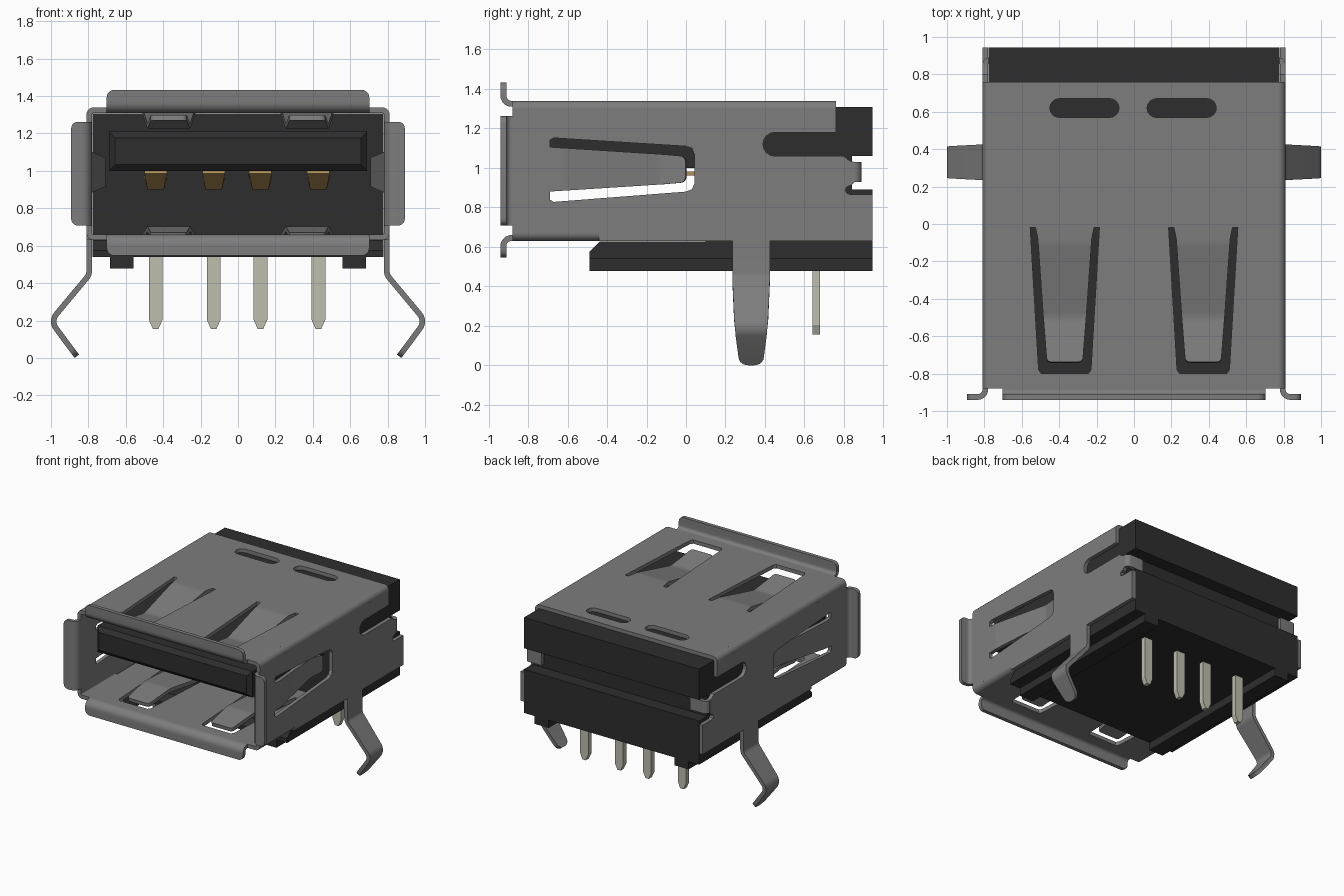
import bpy, bmesh, math
from mathutils import Vector, Matrix

if "Cube" in bpy.data.objects:
    bpy.data.objects.remove(bpy.data.objects["Cube"])


def material(name, rgb, metallic=0.0):
    m = bpy.data.materials.new(name)
    m.use_nodes = True
    m.diffuse_color = (*rgb, 1)
    m.node_tree.nodes["Principled BSDF"].inputs["Base Color"].default_value = (*rgb, 1)
    return m


STEEL = material("shell grey", (0.205, 0.205, 0.205))
BLACK = material("black plastic", (0.027, 0.027, 0.027))
PIN = material("pale pin metal", (0.51, 0.51, 0.42))
GOLD = material("contact gold", (0.42, 0.27, 0.09))
T = 0.03  # sheet thickness


def add(name, mesh, mat, smooth=False):
    mesh.materials.append(mat)
    ob = bpy.data.objects.new(name, mesh)
    bpy.context.scene.collection.objects.link(ob)
    if smooth:
        bpy.ops.object.select_all(action='DESELECT')
        ob.select_set(True)
        bpy.context.view_layer.objects.active = ob
        bpy.ops.object.shade_smooth_by_angle(angle=math.radians(35))
    return ob


def loft(name, rings, mat, smooth=False):
    """Bridge equal rings of points and cap both ends."""
    bm = bmesh.new()
    vs = [[bm.verts.new(p) for p in r] for r in rings]
    n = len(vs[0])
    for a, b in zip(vs, vs[1:]):
        for i in range(n):
            j = (i + 1) % n
            bm.faces.new((a[i], a[j], b[j], b[i]))
    bm.faces.new(vs[0])
    bm.faces.new(vs[-1])
    bmesh.ops.recalc_face_normals(bm, faces=bm.faces[:])
    me = bpy.data.meshes.new(name)
    bm.to_mesh(me)
    bm.free()
    return add(name, me, mat, smooth)


def fillet(pts, r, n=5):
    """Round the inner corners of an open 2D path."""
    pts = [Vector(p) for p in pts]
    out = [pts[0]]
    for a, b, c in zip(pts, pts[1:], pts[2:]):
        u, v = (a - b).normalized(), (c - b).normalized()
        half = u.angle(v) / 2
        d = r / math.tan(half)
        centre = b + (u + v).normalized() * (r / math.sin(half))
        s, e = b + u * d - centre, b + v * d - centre
        for k in range(n + 1):
            out.append(centre + s.lerp(e, k / n).normalized() * r)
    return out + [pts[-1]]


def strip(name, path, wdir, half, mat, tip=0.0, t=T):
    """Bent strip of sheet metal; half(p) is the half width, tip rounds the end."""
    path, wdir = [Vector(p) for p in path], Vector(wdir)
    widths = [half(p) for p in path]
    if tip:
        end, w = path.pop(), widths.pop()
        d = (end - path[-1]).normalized()
        for k in range(6):
            a = k / 5 * math.pi / 2
            path.append(end - d * tip * (1 - math.sin(a)))
            widths.append(w - tip * (1 - math.cos(a)))
    rings = []
    for i, p in enumerate(path):
        t0 = (p - path[max(i - 1, 0)]).normalized()
        t1 = (path[min(i + 1, len(path) - 1)] - p).normalized()
        nrm = (t0 + t1).normalized().cross(wdir) * t / 2
        w = wdir * widths[i]
        rings.append([p + w + nrm, p - w + nrm, p - w - nrm, p + w - nrm])
    return loft(name, rings, mat, True)


def sheet(name, loops, matrix, mat=STEEL):
    """Flat plate from an outline followed by its holes."""
    cu = bpy.data.curves.new(name, 'CURVE')
    cu.dimensions, cu.fill_mode, cu.extrude = '2D', 'BOTH', T / 2
    for loop in loops:
        sp = cu.splines.new('POLY')
        sp.points.add(len(loop) - 1)
        for q, p in zip(sp.points, loop):
            q.co = (p[0], p[1], 0, 1)
        sp.use_cyclic_u = True
    tmp = bpy.data.objects.new(name + "_outline", cu)
    bpy.context.scene.collection.objects.link(tmp)
    dg = bpy.context.evaluated_depsgraph_get()
    me = bpy.data.meshes.new_from_object(tmp.evaluated_get(dg))
    bpy.data.objects.remove(tmp)
    me.materials.clear()
    bm = bmesh.new()
    bm.from_mesh(me)
    bmesh.ops.remove_doubles(bm, verts=bm.verts[:], dist=1e-4)
    bm.transform(matrix)
    bmesh.ops.recalc_face_normals(bm, faces=bm.faces[:])
    for f in bm.faces:
        f.smooth = False
    bm.to_mesh(me)
    bm.free()
    return add(name, me, mat)


def box(name, x0, x1, y0, y1, z0, z1, mat):
    return loft(name, [[(x0, y0, z), (x1, y0, z), (x1, y1, z), (x0, y1, z)] for z in (z0, z1)], mat)


def arc(cx, cy, r, a0, a1, n=8):
    angs = [math.radians(a0 + (a1 - a0) * k / n) for k in range(n + 1)]
    return [(cx + r * math.cos(a), cy + r * math.sin(a)) for a in angs]


def oval(x0, x1, y, r):
    return arc(x1 - r, y, r, -90, 90) + arc(x0 + r, y, r, 90, 270)


def rect(x0, x1, y0, y1):
    return [(x0, y0), (x1, y0), (x1, y1), (x0, y1)]


# Plastic body: side profile pulled across the width
profile = [(-0.49, 0.54), (-0.49, 0.575), (-0.435, 0.628), (0.1, 0.628), (0.1, 1.308), (0.945, 1.308),
           (0.945, 1.06), (0.84, 1.06), (0.84, 0.89), (0.945, 0.89), (0.945, 0.54)]
loft("plastic_body", [[(x, y, z) for y, z in profile] for x in (-0.778, 0.778)], BLACK)

# Tongue with a bevelled front end
loft("tongue", [[(sx * (0.69 - d), y, 1.105 + sz * (0.105 - d)) for sx, sz in ((-1, -1), (1, -1), (1, 1), (-1, 1))]
                for y, d in ((0.12, 0), (-0.80, 0), (-0.83, 0.033))], BLACK)

# Contacts under the tongue and solder pins below the body
for i, x in enumerate((-0.44, -0.13, 0.12, 0.43)):
    path = fillet([(0.12, 0.975), (-0.25, 0.965), (-0.45, 0.905), (-0.60, 0.995)], 0.05)
    strip(f"contact_{i + 1}", [(x, y, z) for y, z in path], (1, 0, 0),
          lambda p: 0.045 + 0.015 * min(1, max(0, (p.z - 0.92) / 0.05)), GOLD, t=0.02)
    loft(f"solder_pin_{i + 1}", [[(x - w, 0.64, z), (x + w, 0.64, z), (x + w, 0.68, z), (x - w, 0.68, z)]
                                 for z, w in ((0.56, 0.037), (0.205, 0.037), (0.155, 0.015))], PIN)

# Top and bottom shell plates with finger openings
FX = 0.37


def finger_hole(c):
    return [(c - 0.185, -0.02), (c + 0.185, -0.02), (c + 0.14, -0.78), (c + 0.125, -0.80),
            (c - 0.125, -0.80), (c - 0.14, -0.78)]


holes = [finger_hole(-FX), finger_hole(FX)]
vents = [oval(-0.45, -0.08, 0.62, 0.05), oval(0.07, 0.44, 0.62, 0.05)]
sheet("shell_top", [rect(-0.77, 0.77, -0.88, 0.76)] + holes + vents, Matrix.Translation((0, 0, 1.325)))
sheet("shell_bottom", [rect(-0.77, 0.77, -0.88, 0.1)] + holes, Matrix.Translation((0, 0, 0.645)))

# Spring fingers of the top and bottom plates
for c in (-FX, FX):
    side = "left" if c > 0 else "right"
    for label, z, dip, end in (("top", 1.325, 1.237, 1.285), ("bottom", 0.645, 0.69, 0.655)):
        path = fillet([(-0.0, z), (-0.10, z), (-0.50, dip), (-0.74, end)], 0.15)
        strip(f"{label}_finger_{side}", [(c, y, h) for y, h in path], (1, 0, 0),
              lambda p: 0.148 + 0.07 * (p.y + 0.02) if p.y < -0.02 else 0.16, STEEL, tip=0.025)

# Front flanges, top and bottom
for label, z, z1 in (("top", 1.325, 1.433), ("bottom", 0.645, 0.547)):
    path = fillet([(-0.87, z), (-0.925, z), (-0.925, z1)], 0.04)
    strip(f"{label}_flange", [(0, y, h) for y, h in path], (1, 0, 0), lambda p: 0.702, STEEL, tip=0.04)

# Side plate outline (y, z), with the rear latch slot and finger opening
outline = [(-0.88, 0.67), (-0.88, 1.30), (0.76, 1.30), (0.76, 1.18)]
outline += arc(0.45, 1.12, 0.06, 90, 270)
outline += [(0.80, 1.06), (0.83, 1.035), (0.855, 1.03), (0.855, 0.93), (0.835, 0.91)]
outline += arc(0.83, 0.888, 0.022, 90, 270, 4)
outline += [(0.945, 0.866), (0.945, 0.63), (-0.44, 0.63), (-0.44, 0.67)]
opening = [(-0.67, 1.152), (0.0, 1.11), (0.03, 1.10), (0.042, 1.07), (0.042, 0.92), (0.03, 0.892),
           (0.0, 0.88), (-0.67, 0.828), (-0.69, 0.84), (-0.69, 1.14)]

for s, side in ((1, "left"), (-1, "right")):
    place = Matrix(((0, 0, 1, s * 0.795), (1, 0, 0, 0), (0, 1, 0, 0), (0, 0, 0, 1)))
    sheet(f"shell_side_{side}", [outline, opening], place)

    # Rounded shell corners
    for label, z, k, y0, y1 in (("top", 1.325, -1, -0.88, 0.76), ("bottom", 0.645, 1, -0.88, -0.44)):
        path = fillet([(s * 0.765, z), (s * 0.795, z), (s * 0.795, z + k * 0.03)], 0.024)
        strip(f"{label}_corner_{side}", [(x, (y0 + y1) / 2, h) for x, h in path], (0, 1, 0),
              lambda p: (y1 - y0) / 2, STEEL)

    # Side flange, side finger and rear wrap tab
    path = fillet([(s * 0.795, -0.87), (s * 0.795, -0.925), (s * 0.892, -0.925)], 0.04)
    strip(f"side_flange_{side}", [(x, y, 0.985) for x, y in path], (0, 0, 1), lambda p: 0.277, STEEL, tip=0.035)
    path = fillet([(s * 0.795, -0.70), (s * 0.795, -0.62), (s * 0.722, -0.13), (s * 0.745, 0.0)], 0.12)
    strip(f"side_finger_{side}", [(x, y, 0.993) for x, y in path], (0, 0, 1),
          lambda p: 0.112 - 0.064 * (p.y + 0.68), STEEL, tip=0.03)
    path = fillet([(s * 0.795, 0.85), (s * 0.795, 0.875), (s * 0.66, 0.875)], 0.022)
    strip(f"rear_tab_{side}", [(x, y, 0.98) for x, y in path], (0, 0, 1), lambda p: 0.05, STEEL)

    # Bent mounting leg
    path = fillet([(s * 0.795, 0.66), (s * 0.795, 0.445), (s * 1.002, 0.197), (s * 0.862, 0.009)], 0.06)
    strip(f"mounting_leg_{side}", [(x, 0.33, z) for x, z in path], (0, 1, 0),
          lambda p: 0.095 - 0.1 * max(0, 0.32 - p.z), STEEL, tip=0.05)

    # Rails under the body
    x0, x1 = sorted((s * 0.56, s * 0.685))
    box(f"base_rail_{side}", x0, x1, -0.49, 0.945, 0.477, 0.56, BLACK)
